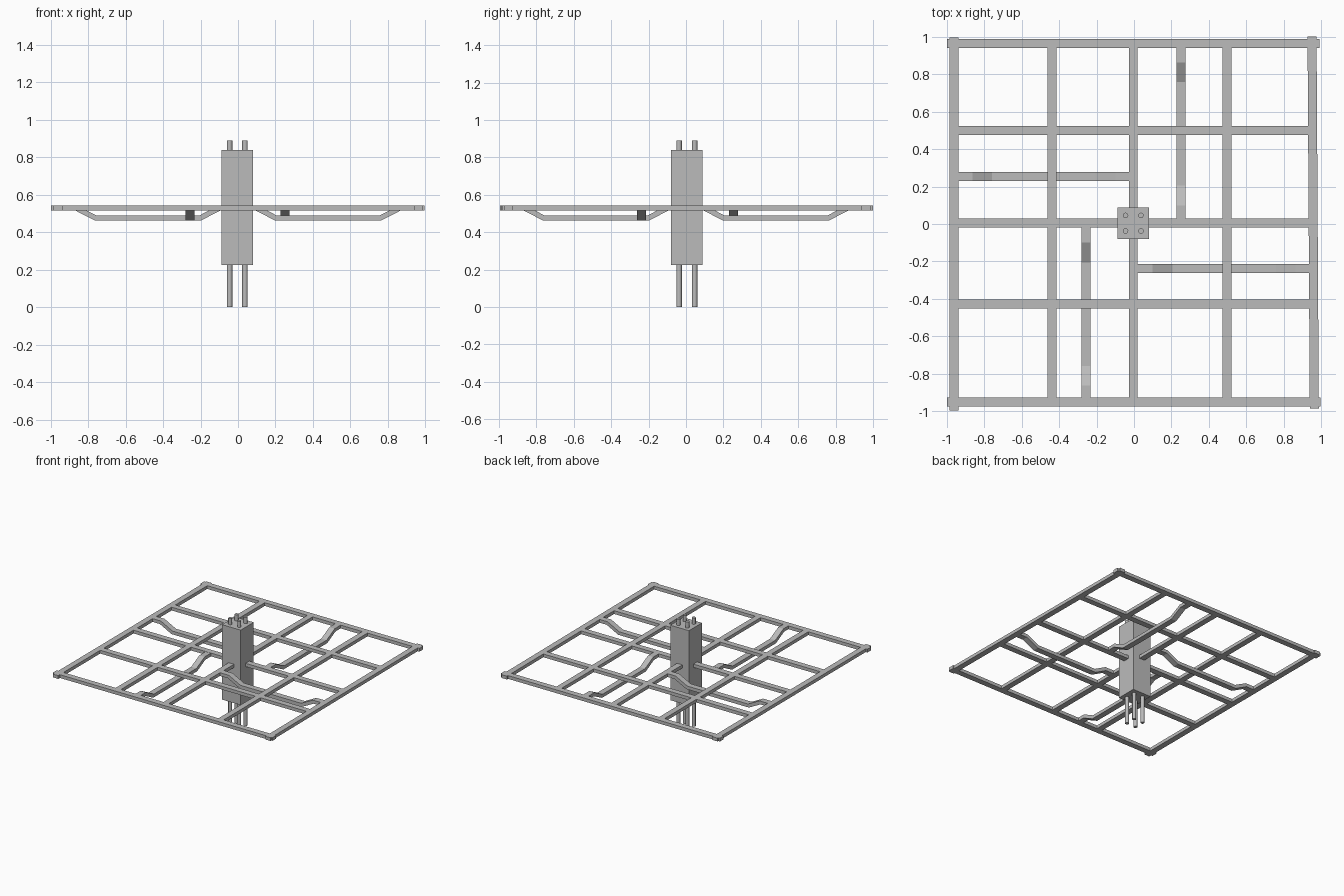
import bpy, bmesh, math
from mathutils import Vector

if "Cube" in bpy.data.objects:
    bpy.data.objects.remove(bpy.data.objects["Cube"])

grey = bpy.data.materials.new("plain_grey")
grey.diffuse_color = (0.5, 0.5, 0.5, 1)
grey.use_nodes = True
grey.node_tree.nodes["Principled BSDF"].inputs["Base Color"].default_value = grey.diffuse_color

Z0, Z1 = 0.517, 0.544      # bottom and top of the lattice bars
W = 0.048                  # bar width


def finish(name, bm):
    bmesh.ops.recalc_face_normals(bm, faces=bm.faces)
    me = bpy.data.meshes.new(name)
    bm.to_mesh(me)
    bm.free()
    me.materials.append(grey)
    ob = bpy.data.objects.new(name, me)
    bpy.context.collection.objects.link(ob)
    return ob


def prism(name, bottom, offset):
    """Extrude a polygon by an offset vector."""
    bm = bmesh.new()
    face = bm.faces.new([bm.verts.new(p) for p in bottom])
    ext = bmesh.ops.extrude_face_region(bm, geom=[face])
    verts = [g for g in ext["geom"] if isinstance(g, bmesh.types.BMVert)]
    bmesh.ops.translate(bm, verts=verts, vec=offset)
    return finish(name, bm)


def bar(name, p, q):
    """Straight flat bar between two plan points."""
    p, q = Vector(p), Vector(q)
    d = (q - p).normalized()
    n = Vector((-d.y, d.x)) * W / 2
    pts = [(v.x, v.y, Z0) for v in (p + n, p - n, q - n, q + n)]
    prism(name, pts, (0, 0, Z1 - Z0))


def dipped_bar(name, axis, sign, centre):
    """Bar that dips under the crossing bars between hub and frame."""
    drop = 0.054
    top = [(0.02, 0), (0.10, 0), (0.205, drop), (0.757, drop), (0.862, 0), (0.945, 0)]
    low = [(0.945, 0), (0.87, 0), (0.765, drop), (0.197, drop), (0.092, 0), (0.02, 0)]
    prof = [(s * sign, Z1 - d) for s, d in top] + [(s * sign, Z0 - d) for s, d in low]
    c = centre - W / 2
    if axis == "x":
        prism(name, [(s, c, z) for s, z in prof], (0, W, 0))
    else:
        prism(name, [(c, s, z) for s, z in prof], (W, 0, 0))


# Outer frame, slightly out of square
bar("frame_back", (-0.998, 0.962), (0.99, 0.962))
bar("frame_front", (-0.998, -0.95), (0.995, -0.95))
bar("frame_left", (-0.96, 0.995), (-0.96, -0.995))
bar("frame_right", (0.95, 1.0), (0.962, -0.985))

# Inner straight lattice
for i, y in enumerate((0.50, 0.006, -0.426)):
    bar(f"cross_bar_{i + 1}", (-0.945, y), (0.94, y))
for i, x in enumerate((-0.438, -0.004, 0.495)):
    bar(f"long_bar_{i + 1}", (x, -0.935), (x, 0.945))

# Four dipped bars in a pinwheel
dipped_bar("dipped_bar_left", "x", -1, 0.254)
dipped_bar("dipped_bar_right", "x", 1, -0.238)
dipped_bar("dipped_bar_back", "y", 1, 0.251)
dipped_bar("dipped_bar_front", "y", -1, -0.257)

# Central hub block
a, b = -0.088, 0.081
prism("hub_block", [(a, -b, 0.225), (b, -b, 0.225), (b, -a, 0.225), (a, -a, 0.225)],
      (0, 0, 0.615))

# Four vertical rods through the hub
for i, x in enumerate((-0.045, 0.037)):
    for j, y in enumerate((-0.037, 0.046)):
        bm = bmesh.new()
        bmesh.ops.create_cone(bm, cap_ends=True, segments=20, radius1=0.0145,
                              radius2=0.0145, depth=0.89)
        bmesh.ops.translate(bm, verts=bm.verts, vec=(x, y, 0.445))
        rod = finish(f"hub_rod_{i * 2 + j + 1}", bm)
        for f in rod.data.polygons:
            f.use_smooth = len(f.vertices) == 4
        for e in rod.data.edges:      # keep the rims crisp
            v1, v2 = (rod.data.vertices[k].co.z for k in e.vertices)
            e.use_edge_sharp = abs(v1 - v2) < 1e-4
